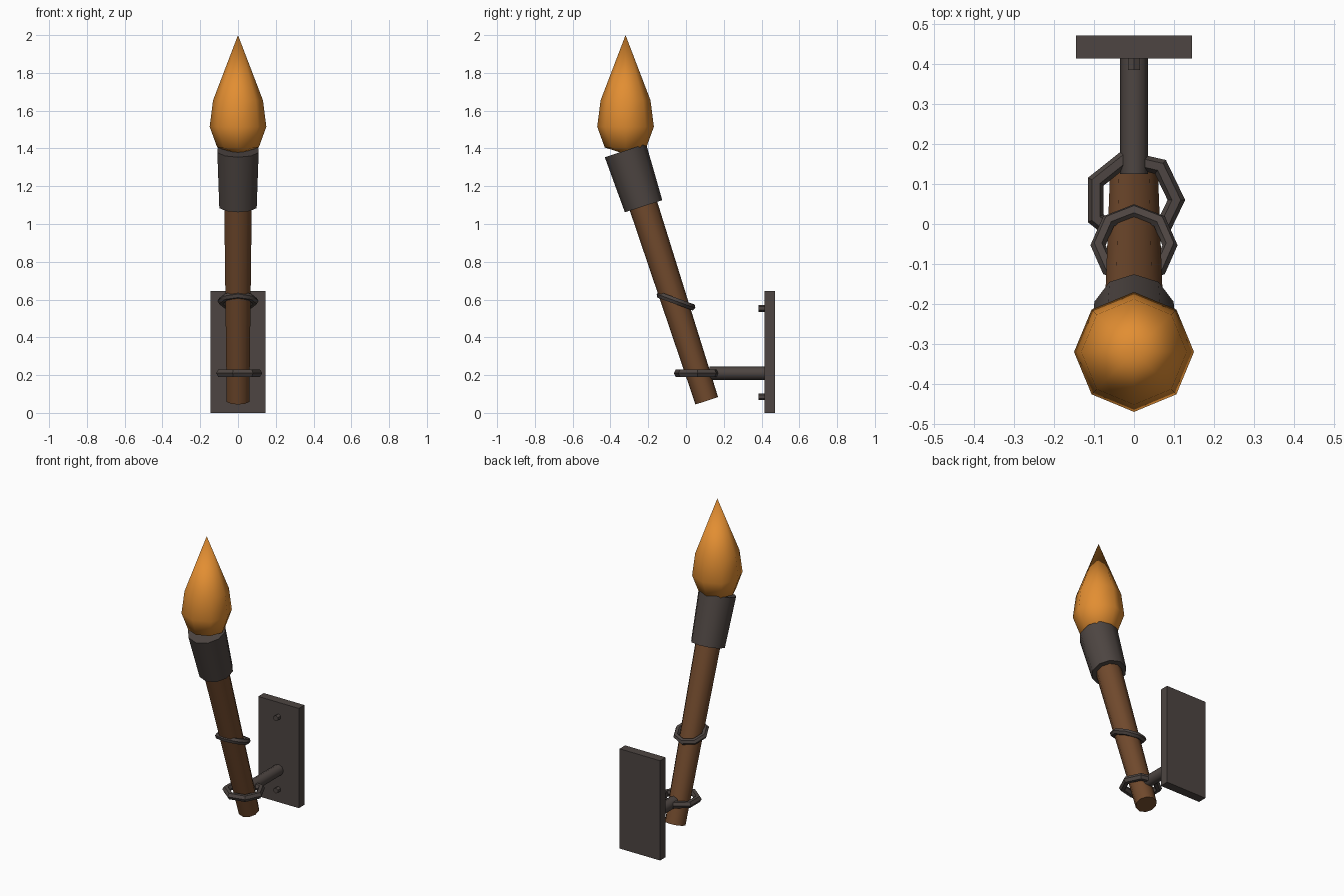
import bpy, bmesh, math
from mathutils import Vector

if "Cube" in bpy.data.objects:
    bpy.data.objects.remove(bpy.data.objects["Cube"])

TILT = math.radians(18)


def material(name, colour):
    m = bpy.data.materials.new(name)
    m.diffuse_color = (*colour, 1)
    m.use_nodes = True
    m.node_tree.nodes["Principled BSDF"].inputs["Base Color"].default_value = m.diffuse_color
    return m


iron = material("dark iron", (0.075, 0.06, 0.054))
wood = material("brown wood", (0.165, 0.068, 0.026))
fire = material("orange flame", (0.76, 0.27, 0.032))


def finish(name, mat, angle=None):
    ob = bpy.context.object
    ob.name = name
    ob.data.materials.append(mat)
    if angle:
        bpy.ops.object.shade_smooth_by_angle(angle=math.radians(angle))
    return ob


def rod(name, start, end, r1, r2, sides, mat, angle=50):
    """Tapered rod between two points lying in the x = const plane."""
    a, b = Vector(start), Vector(end)
    d = b - a
    bpy.ops.mesh.primitive_cone_add(
        vertices=sides, radius1=r1, radius2=r2, depth=d.length,
        location=(a + b) / 2, rotation=(math.atan2(-d.y, d.z), 0, 0))
    return finish(name, mat, angle)


def along_shaft(t):
    """Point on the tilted torch axis at distance t from its lower end."""
    return (0, 0.11 - t * math.sin(TILT), 0.064 + t * math.cos(TILT))


# Wall plate
bpy.ops.mesh.primitive_cube_add(size=1, location=(0, 0.443, 0.3225))
bpy.context.object.scale = (0.29, 0.057, 0.645)
finish("wall_plate", iron)

# Rivets on the plate
for label, z in (("lower", 0.085), ("upper", 0.553)):
    rod(label + "_rivet", (0, 0.42, z), (0, 0.385, z), 0.018, 0.018, 6, iron)

# Arm holding the lower ring
rod("support_arm", (0, 0.425, 0.21), (0, 0.125, 0.21), 0.035, 0.035, 8, iron)

# Torch shaft and iron collar
rod("shaft", along_shaft(0), along_shaft(1.3), 0.063, 0.079, 10, wood)
rod("collar", along_shaft(1.083), along_shaft(1.393), 0.104, 0.115, 10, iron)

# Rings around the shaft
for name, loc, tilt, major, minor, segs in (
        ("lower_ring", (0, 0.06, 0.21), 0, 0.106, 0.022, 7),
        ("upper_ring", (0, -0.053, 0.592), -20, 0.09, 0.019, 8)):
    bpy.ops.mesh.primitive_torus_add(
        major_segments=segs, minor_segments=6, major_radius=major,
        minor_radius=minor, location=loc, rotation=(math.radians(tilt), 0, 0))
    finish(name, iron, 40)

# Flame: eight-sided lathe of a short profile (radius, height)
profile = [(0, 1.37), (0.11, 1.405), (0.15, 1.515), (0.132, 1.655), (0, 2.0)]
bm = bmesh.new()
verts = [bm.verts.new((r, 0, z)) for r, z in profile]
edges = [bm.edges.new(p) for p in zip(verts, verts[1:])]
bmesh.ops.spin(bm, geom=verts + edges, cent=(0, 0, 0), axis=(0, 0, 1),
               angle=math.tau, steps=8)
bmesh.ops.remove_doubles(bm, verts=bm.verts, dist=0.0005)
bmesh.ops.recalc_face_normals(bm, faces=bm.faces)
mesh = bpy.data.meshes.new("flame")
bm.to_mesh(mesh)
bm.free()
flame = bpy.data.objects.new("flame", mesh)
flame.location = (0, -0.32, 0)
bpy.context.collection.objects.link(flame)
bpy.ops.object.select_all(action='DESELECT')
flame.select_set(True)
bpy.context.view_layer.objects.active = flame
finish("flame", fire, 55)
